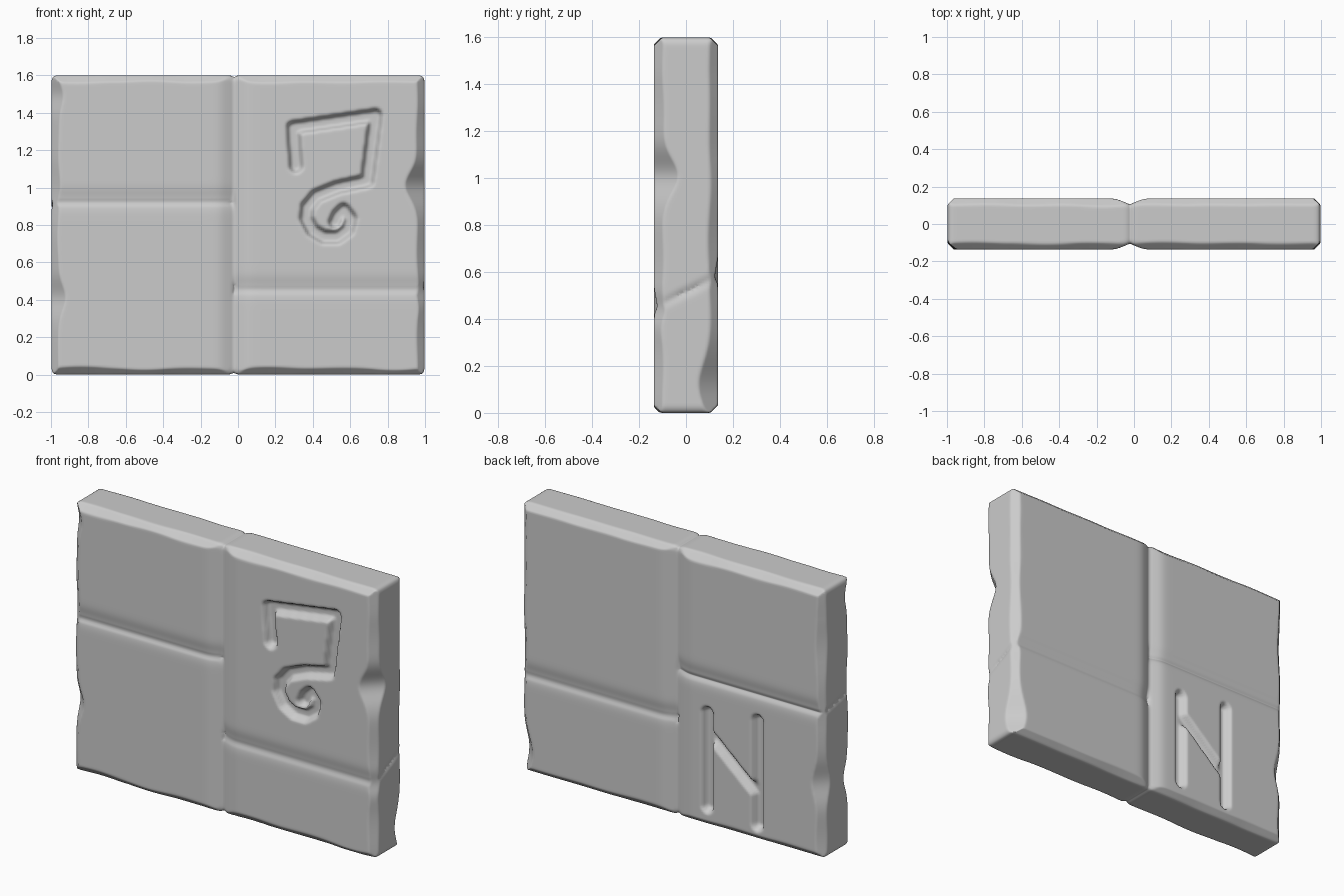
import bpy, bmesh, math
from mathutils import Vector, noise
from mathutils.geometry import intersect_point_line

if "Cube" in bpy.data.objects:
    bpy.data.objects.remove(bpy.data.objects["Cube"])

H, D, W = 1.605, 0.137, 0.997      # height, half depth, half width
SEAM = -0.022                      # x of the vertical joint
LAP = 0.002                        # small overlap so the blocks fuse


def joint_z(x, y):
    """Height of the slanted horizontal joint in each column."""
    t = (y + D) / (2 * D)
    return 0.925 - 0.055 * t if x < SEAM else 0.455 + 0.13 * t


def add_block(bm, x0, x1, xm, low):
    """One bevelled stone, its joint face slanted from front to back."""
    def ends(y):
        j = joint_z(xm, y)
        return (0.005, j + LAP) if low else (j - LAP, H)
    v = {(i, j, k): bm.verts.new((x, y, ends(y)[k]))
         for i, x in enumerate((x0, x1)) for j, y in enumerate((-D, D)) for k in (0, 1)}
    quads = [[(0, 0, 0), (1, 0, 0), (1, 0, 1), (0, 0, 1)], [(0, 1, 0), (0, 1, 1), (1, 1, 1), (1, 1, 0)],
             [(0, 0, 0), (0, 0, 1), (0, 1, 1), (0, 1, 0)], [(1, 0, 0), (1, 1, 0), (1, 1, 1), (1, 0, 1)],
             [(0, 0, 0), (0, 1, 0), (1, 1, 0), (1, 0, 0)], [(0, 0, 1), (1, 0, 1), (1, 1, 1), (0, 1, 1)]]
    faces = [bm.faces.new([v[c] for c in q]) for q in quads]
    edges = list({e for f in faces for e in f.edges})
    bmesh.ops.bevel(bm, geom=edges, offset=0.024, segments=3, profile=0.5, affect='EDGES')


# four stones fused into one slab
bm = bmesh.new()
for x0, x1 in ((-W, SEAM + LAP), (SEAM - LAP, W)):
    for low in (True, False):
        add_block(bm, x0, x1, (x0 + x1) / 2, low)
bmesh.ops.recalc_face_normals(bm, faces=bm.faces)
mesh = bpy.data.meshes.new("stone_slab")
bm.to_mesh(mesh)
bm.free()
slab = bpy.data.objects.new("stone_slab", mesh)
bpy.context.collection.objects.link(slab)
rem = slab.modifiers.new("fuse", 'REMESH')
rem.mode, rem.voxel_size = 'VOXEL', 0.0105
sm = slab.modifiers.new("soften", 'SMOOTH')
sm.factor, sm.iterations = 0.5, 2
bpy.context.view_layer.objects.active = slab
slab.select_set(True)
for name in ("fuse", "soften"):
    bpy.ops.object.modifier_apply(modifier=name)

# carved channels: (side, half width, path of x,z points)
hook = [(0.31, 1.12), (0.295, 1.325), (0.735, 1.39), (0.69, 1.04), (0.53, 1.005), (0.42, 0.96),
        (0.37, 0.90), (0.365, 0.84), (0.40, 0.775), (0.46, 0.74), (0.53, 0.74), (0.585, 0.78),
        (0.60, 0.84), (0.565, 0.885), (0.535, 0.855), (0.52, 0.82)]
CARVINGS = [(-1, 0.038, hook),
            (1, 0.036, [(-0.235, 0.12), (-0.235, 0.68)]),
            (1, 0.036, [(-0.565, 0.10), (-0.565, 0.72)]),
            (1, 0.030, [(-0.235, 0.57), (-0.565, 0.28)])]


def path_distance(p, path):
    best = 9.0
    for a, b in zip(path, path[1:]):
        a, b = Vector((*a, 0)), Vector((*b, 0))
        q, t = intersect_point_line(p, a, b)
        q = a if t < 0 else b if t > 1 else q
        best = min(best, (p - q).length)
    return best


# worn chips on the upright edges: (x sign, y sign, z, extra cut, spread)
CHIPS = [(1, -1, 1.02, 0.045, 0.10), (1, 1, 0.12, 0.03, 0.12), (-1, -1, 0.42, 0.025, 0.09),
         (-1, -1, 1.5, 0.02, 0.08), (-1, 1, 0.45, 0.02, 0.10), (1, -1, 0.45, 0.015, 0.06)]


def gauss(d, s):
    return math.exp(-(d / s) ** 2)


def wear(co, n, corner, cut):
    """Flatten whatever stands outside an uneven chamfer plane."""
    over = n.dot(co) - (n.dot(corner) - cut)
    if over > 0:
        co -= n * over


bm = bmesh.new()
bm.from_mesh(slab.data)
r = math.sqrt(0.5)
for v in bm.verts:
    co = v.co
    x, y, z = co
    # soft dips along the joints
    dip = 0.026 * gauss(x - SEAM, 0.055) + 0.010 * gauss(z - joint_z(x, y) - 0.02, 0.045)
    co.y -= dip * y / D
    # uneven chamfers on the outer edges
    for sy in (-1, 1):
        if y * sy < 0:
            continue
        for sx in (-1, 1):
            if x * sx > 0.8:
                cut = 0.028 + 0.012 * noise.noise((sx * 5, sy * 3, z * 3.5))
                cut += sum(c * gauss(z - cz, s) for a, b, cz, c, s in CHIPS if (a, b) == (sx, sy))
                wear(co, Vector((sx * r, sy * r, 0)), Vector((sx * W, sy * D, 0)), cut)
        for sz, zz in ((-1, 0.005), (1, H)):
            if abs(z - zz) < 0.2:
                cut = 0.025 + 0.012 * noise.noise((x * 3, sy * 4, sz * 6))
                wear(co, Vector((0, sy * r, sz * r)), Vector((0, sy * D, zz)), cut)
    # carved channels
    depth = 0
    for side, half, path in CARVINGS:
        if y * side > 0.09 and x * side < 0:
            d = path_distance(Vector((x, z, 0)), path) / half
            if d < 1:
                depth = max(depth, 0.042 * min(1, 1.5 * (1 - d * d)))
    co.y -= math.copysign(depth, y)
low = min(v.co.z for v in bm.verts)
for v in bm.verts:
    v.co.z -= low
bmesh.ops.smooth_vert(bm, verts=bm.verts, factor=0.4, use_axis_x=True, use_axis_y=True, use_axis_z=True)
bm.to_mesh(slab.data)
bm.free()
bpy.ops.object.shade_smooth()
